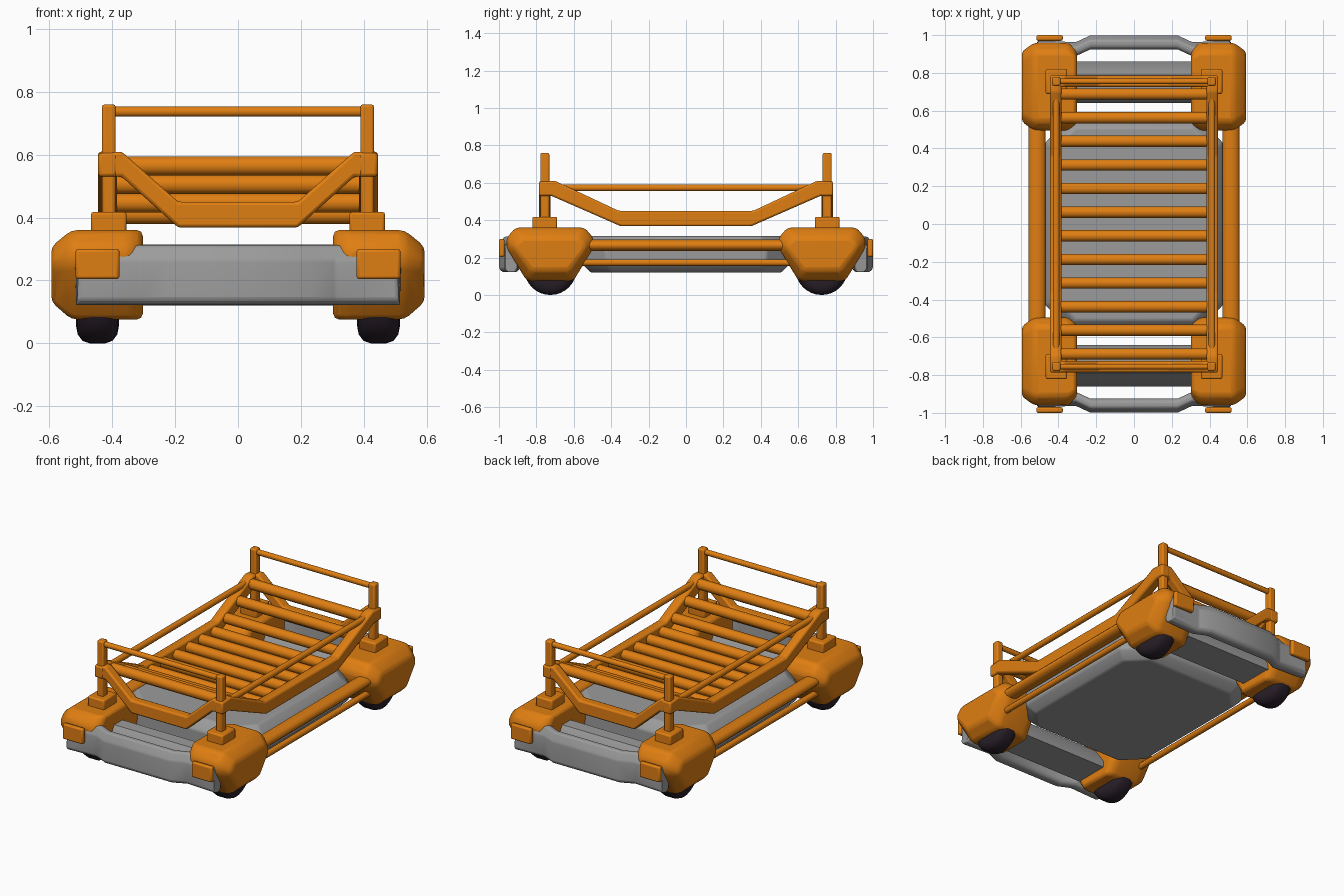
import bpy, bmesh, math
from mathutils import Vector

if "Cube" in bpy.data.objects:
    bpy.data.objects.remove(bpy.data.objects["Cube"])


def material(name, rgb):
    m = bpy.data.materials.new(name)
    m.diffuse_color = (*rgb, 1)
    m.use_nodes = True
    m.node_tree.nodes["Principled BSDF"].inputs["Base Color"].default_value = m.diffuse_color
    return m


ORANGE = material("orange paint", (0.74, 0.21, 0.006))
GREY = material("grey metal", (0.33, 0.33, 0.33))
DARK = material("dark rubber", (0.022, 0.014, 0.022))


def loft(name, rings, mat, bevel=0.0, segments=2, angle=35):
    """Closed solid through equal-sized rings of points, with capped ends."""
    bm = bmesh.new()
    vs = [[bm.verts.new(p) for p in r] for r in rings]
    n = len(rings[0])
    for a, b in zip(vs, vs[1:]):
        for i in range(n):
            j = (i + 1) % n
            bm.faces.new((a[i], a[j], b[j], b[i]))
    bm.faces.new(vs[0])
    bm.faces.new(vs[-1])
    bmesh.ops.recalc_face_normals(bm, faces=bm.faces)
    me = bpy.data.meshes.new(name)
    bm.to_mesh(me)
    bm.free()
    me.materials.append(mat)
    ob = bpy.data.objects.new(name, me)
    bpy.context.collection.objects.link(ob)
    if bevel:
        md = ob.modifiers.new("bevel", 'BEVEL')
        md.width, md.segments = bevel, segments
        md.limit_method, md.angle_limit = 'ANGLE', math.radians(25)
    bpy.ops.object.select_all(action='DESELECT')
    ob.select_set(True)
    bpy.context.view_layer.objects.active = ob
    bpy.ops.object.shade_smooth_by_angle(angle=math.radians(angle))
    return ob


def box(name, lo, hi, mat, bevel=0.01):
    (a, b, c), (d, e, f) = lo, hi
    return loft(name, [[(a, b, z), (d, b, z), (d, e, z), (a, e, z)] for z in (c, f)], mat, bevel)


def bar(name, p, q, ra, rb, mat, sides=8):
    """Straight bar: ra is the half width across, rb the half width upwards."""
    p, q = Vector(p), Vector(q)
    d = (q - p).normalized()
    up = Vector((0, 0, 1)) if abs(d.z) < 0.9 else Vector((0, 1, 0))
    side = d.cross(up).normalized()
    k = 1 / math.cos(math.pi / sides)
    ts = [(i + 0.5) * 2 * math.pi / sides for i in range(sides)]
    return loft(name, [[c + side * (ra * k * math.cos(t)) + up * (rb * k * math.sin(t)) for t in ts]
                       for c in (p, q)], mat, angle=50)


# central body: chamfered octagonal tub
def octagon(z, inset):
    x, y = 0.47 - inset, 0.56 - inset
    c = 0.13 - inset * 0.4
    return [(x, y - c, z), (x - c, y, z), (c - x, y, z), (-x, y - c, z),
            (-x, c - y, z), (c - x, -y, z), (x - c, -y, z), (x, c - y, z)]


loft("central_body", [octagon(0.12, 0.05), octagon(0.17, 0), octagon(0.26, 0),
                      octagon(0.315, 0.05)], GREY, 0.01)

for s, end in ((-1, "front"), (1, "back")):
    # axle housing between the wheels
    loft(end + "_axle_housing",
         [[(x, s * 0.64, 0.13), (x, s * 0.86, 0.13), (x, s * 0.86, 0.17),
           (x, s * 0.79, 0.27), (x, s * 0.71, 0.27), (x, s * 0.64, 0.17)]
          for x in (-0.32, 0.32)], GREY)

    # bumper: chamfered section that steps outwards in the middle, slanted ends
    rings = []
    for x, y, slant in ((-0.47, 0.935, 1), (-0.31, 0.925, 0), (-0.23, 0.962, 0),
                        (0.23, 0.962, 0), (0.31, 0.925, 0), (0.47, 0.935, 1)):
        sec = [(-0.037, 0.14), (-0.02, 0.122), (0.018, 0.122), (0.037, 0.14),
               (0.037, 0.265), (0.01, 0.312), (-0.02, 0.312), (-0.037, 0.295)]
        rings.append([(x + math.copysign(slant * (0.21 - z) * 0.55, x), s * (y + dy), z)
                      for dy, z in sec])
    loft(end + "_bumper", rings, GREY, 0.008)

    # upper rail between the posts
    bar(end + "_top_rail", (-0.41, s * 0.755, 0.737), (0.41, s * 0.755, 0.737), 0.015, 0.016, ORANGE)

    # dipped end frame
    top = [(-0.445, 0.605), (-0.37, 0.61), (-0.19, 0.45), (0.19, 0.45), (0.37, 0.61), (0.445, 0.605)]
    low = [(0.445, 0.53), (0.37, 0.53), (0.19, 0.368), (-0.19, 0.368), (-0.37, 0.53), (-0.445, 0.53)]
    loft(end + "_frame", [[(x, y, z) for x, z in top + low]
                          for y in (s * 0.725, s * 0.785)], ORANGE, 0.01)

for sx, side in ((-1, "left"), (1, "right")):
    # dipped side frame
    top = [(-0.787, 0.605), (-0.70, 0.61), (-0.36, 0.45), (0.36, 0.45), (0.70, 0.61), (0.787, 0.605)]
    low = [(0.787, 0.53), (0.72, 0.53), (0.35, 0.368), (-0.35, 0.368), (-0.72, 0.53), (-0.787, 0.53)]
    loft(side + "_frame", [[(x, y, z) for y, z in top + low]
                           for x in (sx * 0.385, sx * 0.445)], ORANGE, 0.01)
    # straight thin rail above it
    bar(side + "_hand_rail", (sx * 0.412, -0.75, 0.573), (sx * 0.412, 0.75, 0.573), 0.018, 0.018, ORANGE)
    # side bars joining the wheel covers
    bar(side + "_upper_side_bar", (sx * 0.513, -0.56, 0.266), (sx * 0.513, 0.56, 0.266), 0.045, 0.03, ORANGE, 12)
    bar(side + "_lower_side_bar", (sx * 0.513, -0.62, 0.173), (sx * 0.513, 0.62, 0.173), 0.018, 0.018, ORANGE)

    for sy, end in ((-1, "front"), (1, "back")):
        tag = end + "_" + side
        # wheel cover: side profile lofted outwards and pinched at the outer face
        prof = [(-0.185, 0.36), (-0.232, 0.305), (-0.232, 0.25), (-0.125, 0.076),
                (0.125, 0.076), (0.232, 0.25), (0.232, 0.305), (0.185, 0.36)]
        rings = []
        for x, ky, kz in ((0.303, 0.84, 1), (0.345, 1, 1), (0.53, 1, 1), (0.594, 0.80, 0.62)):
            rings.append([(sx * x, sy * 0.727 + y * ky, 0.222 + (z - 0.222) * kz) for y, z in prof])
        loft(tag + "_wheel_cover", rings, ORANGE, 0.018)

        # wheel with rounded shoulders
        rings = []
        for dx, r in ((-0.068, 0.085), (-0.063, 0.112), (-0.048, 0.132), (-0.025, 0.14),
                      (0.025, 0.14), (0.048, 0.132), (0.063, 0.112), (0.068, 0.085)):
            rings.append([(sx * 0.447 + dx, sy * 0.725 + r * math.cos(t), 0.14 + r * math.sin(t))
                          for t in (2 * math.pi * i / 32 for i in range(32))])
        loft(tag + "_wheel", rings, DARK, angle=60)

        # lamp plate on the bumper end
        cx = sx * 0.447
        box(tag + "_lamp_plate", (cx - 0.07, sy * 0.985 - 0.015, 0.204),
            (cx + 0.07, sy * 0.985 + 0.015, 0.30), ORANGE, 0.009)

        # post and its foot pad
        px, py = sx * 0.411, sy * 0.755
        box(tag + "_post_pad", (px - 0.057, py - 0.066, 0.35), (px + 0.057, py + 0.066, 0.418), ORANGE, 0.009)
        box(tag + "_post", (px - 0.022, py - 0.024, 0.37), (px + 0.022, py + 0.024, 0.76), ORANGE, 0.009)

# cross slats following the dip of the side frames
for i in range(12):
    y = 0.688 - i * 1.376 / 11
    z = 0.41 + max(0.0, abs(y) - 0.36) * 0.16 / 0.34
    bar("slat_%02d" % (i + 1), (-0.395, y, z), (0.395, y, z), 0.03, 0.03, ORANGE)
